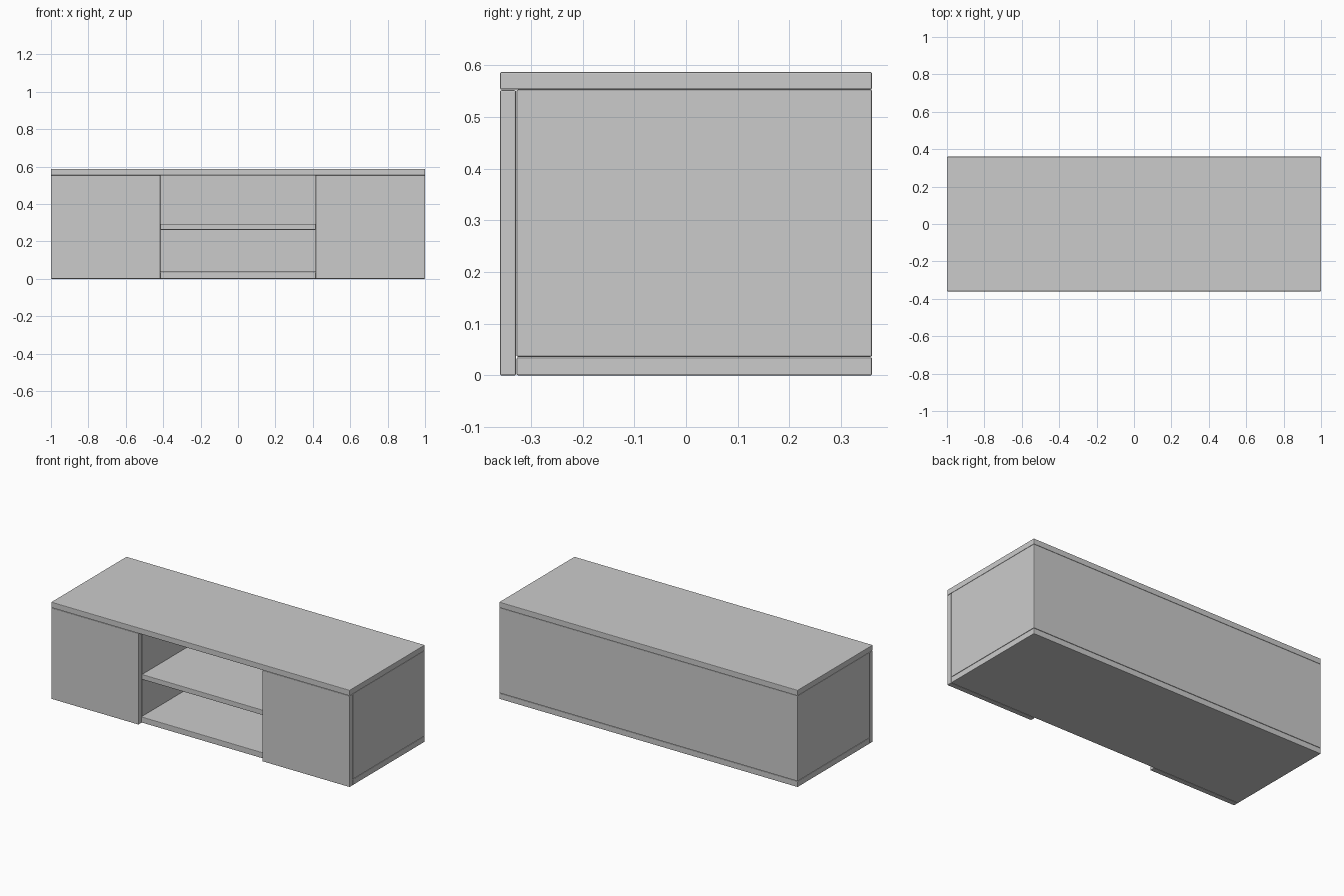
import bpy, bmesh

if "Cube" in bpy.data.objects:
    bpy.data.objects.remove(bpy.data.objects["Cube"])

BEVEL = 0.003


def finish(name, bm):
    bmesh.ops.recalc_face_normals(bm, faces=bm.faces)
    me = bpy.data.meshes.new(name)
    bm.to_mesh(me)
    bm.free()
    ob = bpy.data.objects.new(name, me)
    bpy.context.collection.objects.link(ob)
    # slightly softened panel edges
    mod = ob.modifiers.new("soft_edges", 'BEVEL')
    mod.width = BEVEL
    mod.segments = 2
    mod.limit_method = 'ANGLE'
    return ob


def prism(name, outline, z0, z1):
    """Extrude a plan outline (x, y) from z0 to z1."""
    bm = bmesh.new()
    face = bm.faces.new([bm.verts.new((x, y, z0)) for x, y in outline])
    top = bmesh.ops.extrude_face_region(bm, geom=[face])
    verts = [v for v in top["geom"] if isinstance(v, bmesh.types.BMVert)]
    bmesh.ops.translate(bm, verts=verts, vec=(0, 0, z1 - z0))
    return finish(name, bm)


def panel(name, x0, x1, y0, y1, z0, z1):
    return prism(name, [(x0, y0), (x1, y0), (x1, y1), (x0, y1)], z0, z1)


FRONT, INSET, BACK = -0.36, -0.328, 0.36
BAY = 0.415            # half width of the open middle bay
BAY_BACK = 0.33        # front surface of the back wall

# Top and bottom boards
panel("top_board", -1, 1, FRONT, BACK, 0.553, 0.587)
panel("bottom_board", -1, 1, INSET, BACK, 0.0, 0.035)

# U-shaped body: two side cabinets joined by the back wall
half = [(BAY, BAY_BACK), (BAY, INSET), (1, INSET), (1, BACK)]
prism("cabinet_body", half + [(-x, y) for x, y in reversed(half)], 0.036, 0.553)

# Shelf across the open bay
panel("middle_shelf", -BAY, BAY, INSET, BAY_BACK, 0.262, 0.293)

# Doors on both cabinets
panel("left_door", -1, -BAY, FRONT, INSET - 0.001, 0.0, 0.552)
panel("right_door", BAY, 1, FRONT, INSET - 0.001, 0.0, 0.552)
